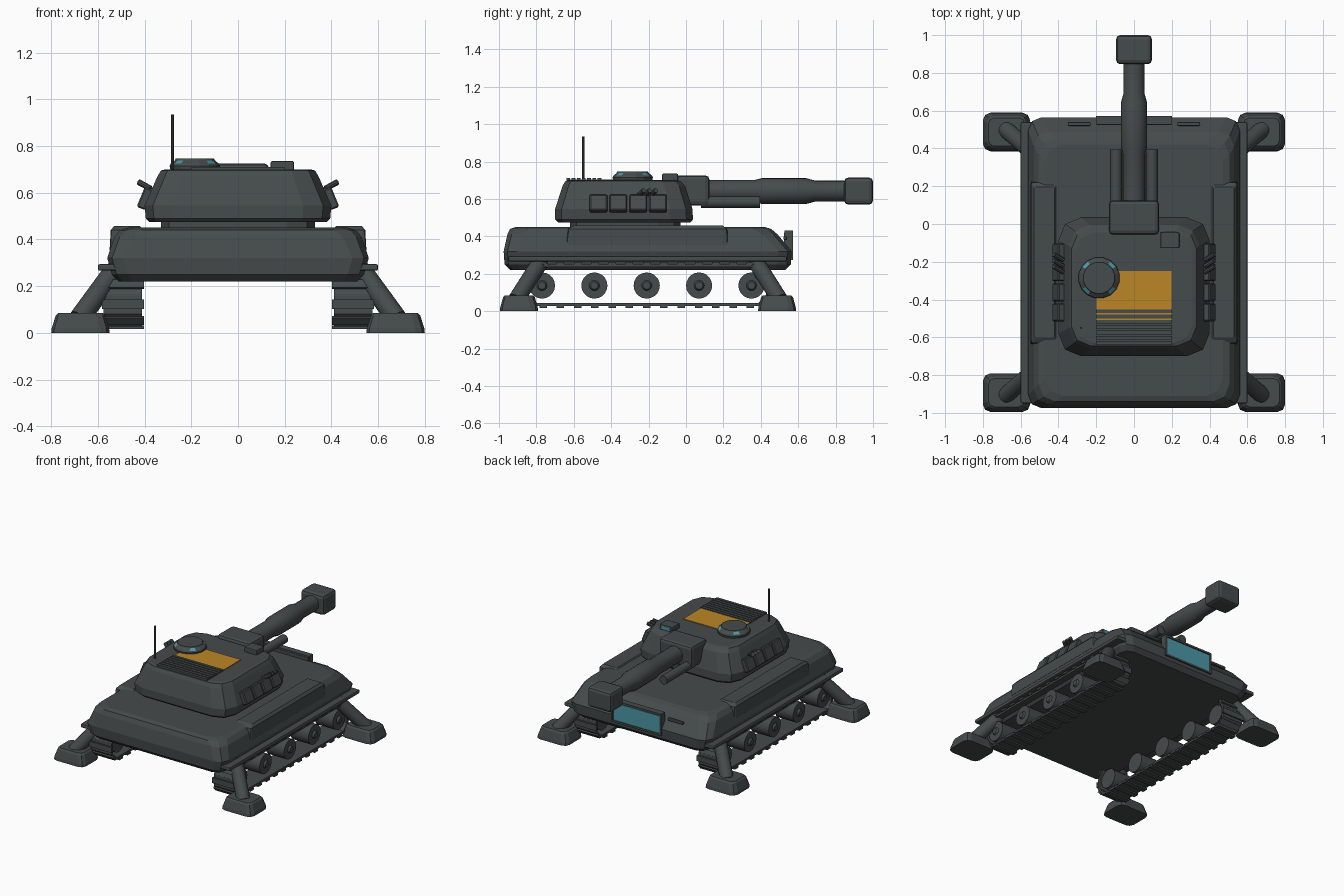
import bpy, bmesh, math
from mathutils import Vector, Matrix

if "Cube" in bpy.data.objects:
    bpy.data.objects.remove(bpy.data.objects["Cube"])


def material(name, rgb):
    m = bpy.data.materials.new(name)
    m.use_nodes = True
    m.diffuse_color = (*rgb, 1)
    bsdf = m.node_tree.nodes["Principled BSDF"]
    bsdf.inputs["Base Color"].default_value = (*rgb, 1)
    bsdf.inputs["Roughness"].default_value = 0.7
    return m


ARMOUR = material("dark_grey_armour", (0.06, 0.07, 0.07))
ORANGE = material("orange_panel", (0.50, 0.24, 0.02))
TEAL = material("teal_glass", (0.07, 0.32, 0.39))


def finish(bm, name, mats=(ARMOUR,), smooth=False):
    bmesh.ops.recalc_face_normals(bm, faces=bm.faces)
    me = bpy.data.meshes.new(name)
    bm.to_mesh(me)
    bm.free()
    for m in mats:
        me.materials.append(m)
    if smooth:
        me.shade_smooth()
        me.set_sharp_from_angle(angle=math.radians(35))
    ob = bpy.data.objects.new(name, me)
    bpy.context.collection.objects.link(ob)
    return ob


def add_box(bm, centre, size, rot=None):
    mat = Matrix.Translation(centre) @ (rot or Matrix()) @ Matrix.Diagonal((*size, 1))
    return bmesh.ops.create_cube(bm, size=1, matrix=mat)


def box(name, centre, size, bevel=0.0, rot=None, mat=ARMOUR):
    bm = bmesh.new()
    add_box(bm, centre, size, rot)
    if bevel:
        bmesh.ops.bevel(bm, geom=bm.edges[:], offset=bevel, segments=2,
                        profile=0.5, affect='EDGES')
    return finish(bm, name, (mat,))


def add_rod(bm, a, b, r1, r2=None, sides=16):
    a, b = Vector(a), Vector(b)
    d = b - a
    mat = Matrix.Translation((a + b) / 2) @ d.to_track_quat('Z', 'Y').to_matrix().to_4x4()
    bmesh.ops.create_cone(bm, cap_ends=True, segments=sides, radius1=r1,
                          radius2=r1 if r2 is None else r2, depth=d.length, matrix=mat)


def rod(name, a, b, r, sides=16):
    bm = bmesh.new()
    add_rod(bm, a, b, r, sides=sides)
    return finish(bm, name, smooth=True)


def skin(bm, rings):
    """Bridge equal-length rings of points and cap both ends."""
    loops = [[bm.verts.new(p) for p in ring] for ring in rings]
    n = len(loops[0])
    for lo, hi in zip(loops, loops[1:]):
        for i in range(n):
            bm.faces.new((lo[i], lo[(i + 1) % n], hi[(i + 1) % n], hi[i]))
    bm.faces.new(loops[0])
    bm.faces.new(loops[-1])


def rounded_ring(z, hx, y0, y1, r, cx=0.0, segs=2):
    """Rectangle with rounded corners at height z."""
    pts = []
    corners = ((hx - r, y1 - r), (r - hx, y1 - r), (r - hx, y0 + r), (hx - r, y0 + r))
    for k, (x, y) in enumerate(corners):
        for s in range(segs + 1):
            a = (k + s / segs) * math.pi / 2
            pts.append((cx + x + r * math.cos(a), y + r * math.sin(a), z))
    return pts


def loft(name, rows, cx=0.0):
    bm = bmesh.new()
    skin(bm, [rounded_ring(*row, cx=cx) for row in rows])
    return finish(bm, name)


# Hull and turret bodies: height, half width, rear, front, corner radius
loft("hull", [(0.22, 0.51, -0.94, 0.53, 0.06), (0.25, 0.54, -0.97, 0.56, 0.07),
              (0.32, 0.56, -0.975, 0.565, 0.07), (0.41, 0.53, -0.955, 0.49, 0.08),
              (0.44, 0.505, -0.94, 0.455, 0.09), (0.45, 0.47, -0.91, 0.42, 0.09)])
loft("turret_ring", [(0.44, 0.33, -0.62, -0.03, 0.12), (0.49, 0.33, -0.62, -0.03, 0.12)])
loft("turret", [(0.475, 0.38, -0.685, 0.025, 0.11), (0.49, 0.395, -0.70, 0.037, 0.12),
                (0.545, 0.40, -0.70, 0.035, 0.12), (0.67, 0.345, -0.66, -0.005, 0.11),
                (0.695, 0.33, -0.645, -0.03, 0.10), (0.70, 0.31, -0.63, -0.045, 0.10)])

# Gun: mantlet, stepped barrel and muzzle block
GZ = 0.642
box("mantlet", (0, 0.035, 0.645), (0.265, 0.18, 0.16), 0.02)
bm = bmesh.new()
steps = [(0.1, 0.06), (0.37, 0.06), (0.41, 0.07), (0.64, 0.07), (0.69, 0.056), (0.88, 0.056)]
skin(bm, [[(r * math.cos(i * math.tau / 20), y, GZ + r * math.sin(i * math.tau / 20))
           for i in range(20)] for y, r in steps])
finish(bm, "gun_barrel", smooth=True)
box("muzzle_block", (0, 0.923, GZ), (0.19, 0.154, 0.145), 0.022)

# Roof: orange panel, louvres, antenna and sight
box("roof_panel", (0, -0.38, 0.701), (0.395, 0.26, 0.008), mat=ORANGE)
bm = bmesh.new()
for i in range(7):
    add_box(bm, (0, -0.462 - i * 0.028, 0.705), (0.4, 0.02, 0.012))
finish(bm, "roof_louvres")
box("louvre_bed", (0, -0.575, 0.7), (0.4, 0.13, 0.006))
rod("antenna", (-0.28, -0.55, 0.69), (-0.28, -0.55, 0.935), 0.006, 8)
box("sight", (0.19, -0.085, 0.71), (0.1, 0.085, 0.05), 0.006)
box("sight_lens", (0.19, -0.042, 0.716), (0.07, 0.004, 0.024), mat=TEAL)

# Cupola, with glass on the diagonal faces of its sloped rim
bm = bmesh.new()
skin(bm, [[(-0.185 + r * math.cos(i * math.tau / 16 + math.pi / 16),
            -0.285 + r * math.sin(i * math.tau / 16 + math.pi / 16), z) for i in range(16)]
          for r, z in [(0.105, 0.69), (0.11, 0.715), (0.105, 0.725), (0.088, 0.738),
                       (0.084, 0.746), (0.075, 0.746)]])
for f in bm.faces:
    c = f.calc_center_median() - Vector((-0.185, -0.285, 0))
    if 0.726 < c.z < 0.738 and abs(abs(c.x) - abs(c.y)) < 0.01:
        f.material_index = 1
finish(bm, "cupola", (ARMOUR, TEAL))

# Windscreen on the gun end of the hull
box("window_back", (0, 0.545, 0.35), (0.39, 0.04, 0.14))
box("window_glass", (0, 0.566, 0.35), (0.37, 0.006, 0.125), mat=TEAL)
bm = bmesh.new()
for z in (0.28, 0.424):
    add_box(bm, (0, 0.55, z), (0.4, 0.045, 0.014))
for x in (-0.194, 0.194):
    add_box(bm, (x, 0.55, 0.352), (0.012, 0.045, 0.15))
finish(bm, "window_frame")

# Track path around the wheels, as (y, z)
MID = -0.21
half = [(0.60, 0.035), (0.645, 0.085), (0.645, 0.16), (0.60, 0.245)]
path = [(MID + y, z) for y, z in half] + [(MID - y, z) for y, z in reversed(half)]


def track(name, x):
    bm = bmesh.new()
    for (y0, z0), (y1, z1) in zip(path, path[1:] + path[:1]):
        a, d = Vector((x, y0, z0)), Vector((0, y1 - y0, z1 - z0))
        rot = Matrix.Rotation(math.atan2(d.z, d.y), 4, 'X')
        add_box(bm, a + d / 2, (0.165, d.length + 0.008, 0.016), rot)
        out = Vector((0, d.z, -d.y)).normalized() * 0.011
        count = max(1, round(d.length / 0.095))
        for i in range(count):
            add_box(bm, a + d * ((i + 0.5) / count) + out, (0.18, 0.04, 0.014), rot)
    finish(bm, name)


# Everything mirrored across the middle
for side, s in (("left", 1), ("right", -1)):
    track(side + "_track", s * 0.493)
    bm = bmesh.new()
    for i in range(5):
        y = MID + (i - 2) * 0.28
        add_rod(bm, (s * 0.42, y, 0.137), (s * 0.565, y, 0.137), 0.07, sides=20)
        add_rod(bm, (s * 0.565, y, 0.137), (s * 0.578, y, 0.137), 0.028, 0.02, sides=12)
    finish(bm, side + "_wheels", smooth=True)
    box(side + "_fender", (s * 0.535, -0.205, 0.28), (0.13, 1.49, 0.028), 0.008)

    # Stowage ledge with sloped edges along the hull
    loft(side + "_hull_bin", [(0.355, 0.075, -0.64, 0.225, 0.012),
                              (0.44, 0.07, -0.63, 0.22, 0.012),
                              (0.458, 0.055, -0.60, 0.195, 0.01)], cx=s * 0.475)

    # Turret side boxes and smoke tubes
    lean = Matrix.Rotation(s * math.radians(-22), 4, 'Y')
    bm = bmesh.new()
    for i in range(4):
        add_box(bm, (s * 0.398, -0.468 + i * 0.106, 0.575), (0.04, 0.094, 0.092), lean)
    bmesh.ops.bevel(bm, geom=bm.edges[:], offset=0.006, segments=1, affect='EDGES')
    finish(bm, side + "_turret_boxes")
    bm = bmesh.new()
    for i in range(3):
        y = -0.255 + i * 0.032
        add_rod(bm, (s * 0.375, y, 0.618), (s * 0.425, y + 0.03, 0.645), 0.013, sides=10)
    finish(bm, side + "_smoke_tubes", smooth=True)

    rod(side + "_recoil_cylinder", (s * 0.095, 0.08, 0.583), (s * 0.095, 0.395, 0.583), 0.031)
    box(side + "_front_handle", (s * 0.29, 0.53, 0.39), (0.12, 0.02, 0.018), 0.005)

    # Stabiliser legs
    for end, e in (("gun_end", 1), ("rear_end", -1)):
        y = MID + 0.007 + e * 0.69
        loft(f"{side}_{end}_foot", [(0, 0.125, y - 0.102, y + 0.102, 0.04),
                                    (0.02, 0.123, y - 0.1, y + 0.1, 0.04),
                                    (0.075, 0.105, y - 0.085, y + 0.085, 0.035),
                                    (0.085, 0.095, y - 0.075, y + 0.075, 0.03)], cx=s * 0.675)
        rod(f"{side}_{end}_strut", (s * 0.68, y + e * 0.015, 0.06),
            (s * 0.53, y - e * 0.115, 0.265), 0.045, 14)
